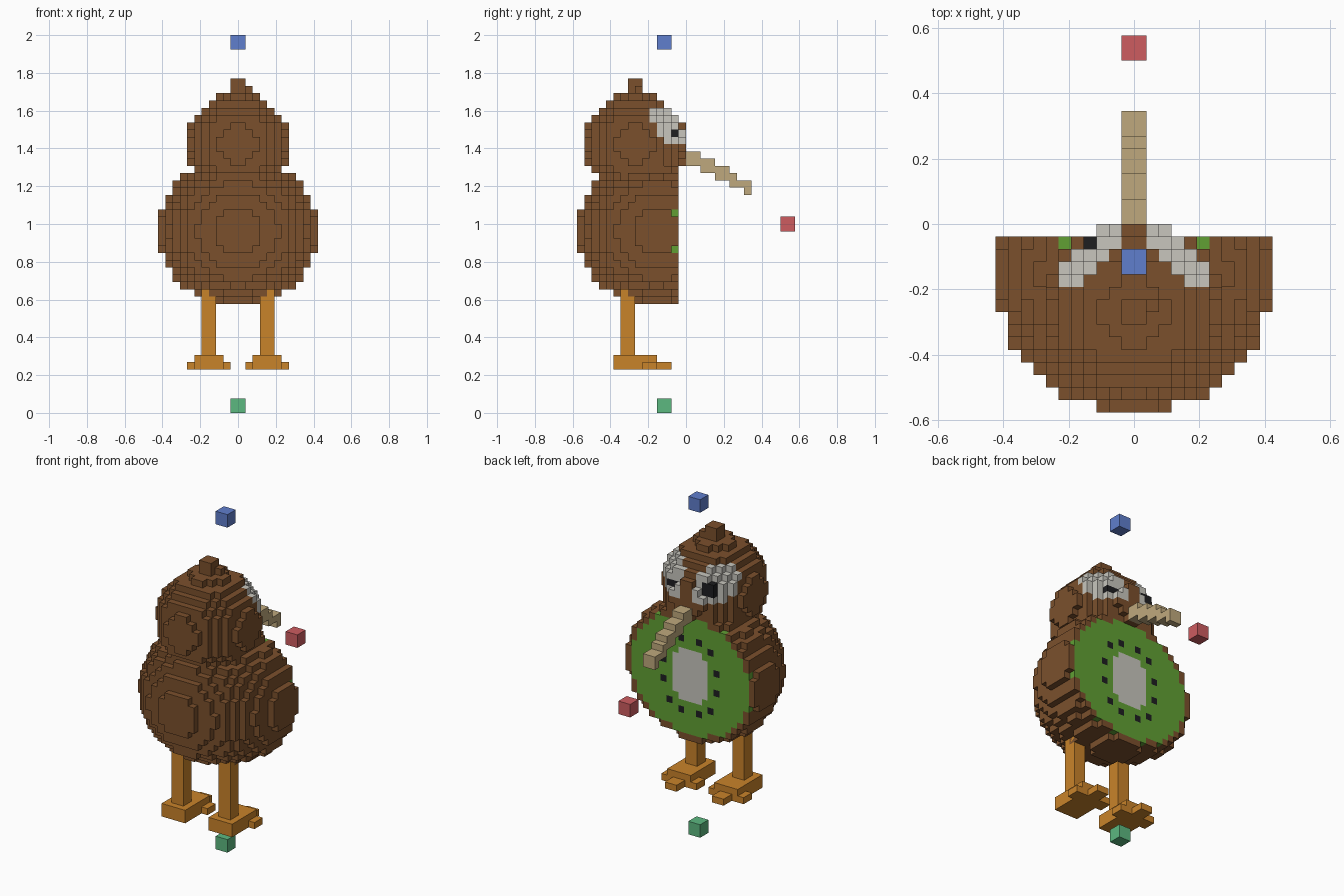
import bpy, bmesh, math
from itertools import product
from mathutils import Vector

if "Cube" in bpy.data.objects:
    bpy.data.objects.remove(bpy.data.objects["Cube"], do_unlink=True)

V = 1 / 26  # edge of one block


def material(name, rgb):
    lin = [((c / 255 + 0.055) / 1.055) ** 2.4 for c in rgb] + [1]
    m = bpy.data.materials.new(name)
    m.use_nodes = True
    m.diffuse_color = lin
    m.node_tree.nodes["Principled BSDF"].inputs["Base Color"].default_value = lin
    return m


BROWN = material("feather brown", (123, 80, 44))
WHITE = material("pale grey", (200, 198, 190))
BLACK = material("seed black", (30, 30, 32))
FLESH = material("fruit green", (97, 160, 52))
TAN = material("beak tan", (191, 169, 125))
ORANGE = material("leg orange", (201, 131, 42))
RED = material("marker red", (205, 92, 96))
BLUE = material("marker blue", (96, 126, 205))
GREEN = material("marker green", (92, 184, 128))


def finish(name, bm, mats):
    me = bpy.data.meshes.new(name)
    bm.to_mesh(me)
    bm.free()
    for m in mats:
        me.materials.append(m)
    ob = bpy.data.objects.new(name, me)
    bpy.context.collection.objects.link(ob)


def box(name, mat, x, y, z):
    """Box from (low, high) ranges in block units."""
    bm = bmesh.new()
    bmesh.ops.create_cube(bm, size=1)
    for v in bm.verts:
        v.co = [(r[0] if c < 0 else r[1]) * V for c, r in zip(v.co, (x, y, z))]
    finish(name, bm, [mat])


def blocks(name, cells):
    """Outer skin of a set of unit blocks, given as {(i, j, k): material}."""
    mats = list(dict.fromkeys(cells.values()))
    bm = bmesh.new()
    corner = {}

    def vert(p):
        if p not in corner:
            corner[p] = bm.verts.new(Vector(p) * V)
        return corner[p]

    for cell, mat in cells.items():
        for axis, side in product(range(3), (0, 1)):
            near = list(cell)
            near[axis] += 2 * side - 1
            if tuple(near) in cells:
                continue
            quad = []
            for a, b in ((0, 0), (1, 0), (1, 1), (0, 1)):
                p = list(cell)
                p[axis] += side
                p[(axis + 1) % 3] += a
                p[(axis + 2) % 3] += b
                quad.append(vert(tuple(p)))
            f = bm.faces.new(quad if side else quad[::-1])
            f.material_index = mats.index(mat)
    finish(name, bm, mats)


# Body: rounded volume sliced flat, with fruit flesh, core and seeds on the cut
SEEDS = {(4.5, 1.5), (3.5, 4.5), (1.5, 5.5)}


def body_colour(x, y, z):
    if y < 2:
        return BROWN
    if (abs(x), abs(z)) in SEEDS:
        return BLACK
    if (x / 3.3) ** 2 + (z / 4.3) ** 2 <= 1:
        return WHITE
    if (x / 10) ** 2 + abs(z / 9) ** 2.25 <= 1:
        return FLESH
    return BROWN


body = {}
for i, j, k in product(range(-11, 11), range(-11, 3), range(-10, 10)):
    x, y, z = i + 0.5, j + 0.5, k + 0.5
    if (x * x + y * y) / 121 + abs(z / 9.97) ** 2.25 <= 1:
        body[i, j - 4, k + 25] = body_colour(x, y, z)
blocks("body", body)

# Head: ball with pale eye patches and dark eyes
def head_colour(x, y, z):
    if y == 5.5 and (abs(x), z) in {(2.5, 1.5), (3.5, 1.5)}:
        return BLACK
    if y == 5.5 and z == 2.5 and x in (-2.5, -3.5):
        return BLACK
    if 0 < z < 5 and y >= 4.25 - 0.52 * z and abs(x) > max(1, 0.35 * z):
        return WHITE
    return BROWN


head = {}
for i, j, k in product(range(-7, 7), repeat=3):
    x, y, z = i + 0.5, j + 0.5, k + 0.5
    if x * x + y * y + z * z <= 49:
        head[i, j - 7, k + 37] = head_colour(x, y, z)
blocks("head", head)

# Crest on top of the head
crest = {c: BROWN for c in product((-1, 0), (-8, -7), (44, 45))}
crest[1, -7, 44] = BROWN
blocks("crest", crest)

# Beak: stepped and curving down
beak = {}
for y0, y1, z0, z1 in ((-1, 2, 34, 36), (2, 4, 33, 35), (4, 6, 32, 34),
                       (6, 7, 31, 33), (7, 8, 31, 32), (8, 9, 30, 32)):
    for c in product((-1, 0), range(y0, y1), range(z0, z1)):
        beak[c] = TAN
blocks("beak", beak)

# Legs, feet and toes
for side, s in (("left", 1), ("right", -1)):
    def span(a, b):
        return sorted((s * a, s * b))
    box(side + "_leg", ORANGE, span(3, 5), (-9, -7), (8, 17))
    box(side + "_foot", ORANGE, span(2, 6), (-10, -4), (6, 8))
    box(side + "_outer_toe", ORANGE, span(6, 7), (-6, -4), (6, 7))
    box(side + "_inner_toe", ORANGE, span(1, 2), (-6, -4), (6, 7))
    box(side + "_middle_toe", ORANGE, span(3, 5), (-4, -2), (6, 7))

# Floating marker cubes
box("front_marker", RED, (-1, 1), (13, 15), (25, 27))
box("top_marker", BLUE, (-1, 1), (-4, -2), (50, 52))
box("bottom_marker", GREEN, (-1, 1), (-4, -2), (0, 2))
